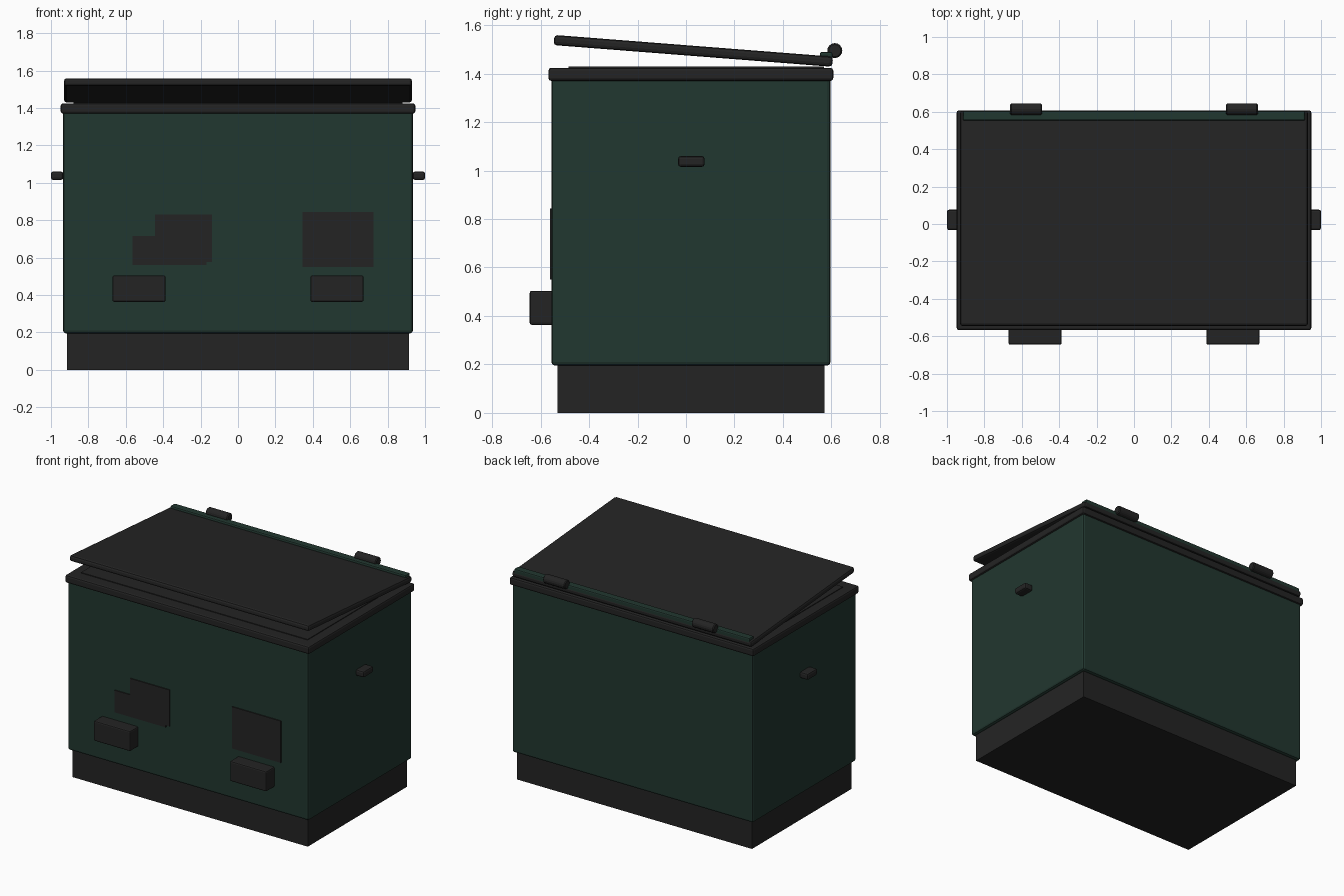
import bpy, bmesh, math
from mathutils import Matrix, Vector

if "Cube" in bpy.data.objects:
    bpy.data.objects.remove(bpy.data.objects["Cube"])


def mat(name, rgb):
    m = bpy.data.materials.new(name)
    m.diffuse_color = (*rgb, 1)
    m.use_nodes = True
    m.node_tree.nodes["Principled BSDF"].inputs["Base Color"].default_value = m.diffuse_color
    return m


GREEN = mat("dark green", (0.0155, 0.038, 0.029))
BLACK = mat("charcoal", (0.0175, 0.0175, 0.0175))


def finish(name, bm, material):
    bmesh.ops.recalc_face_normals(bm, faces=bm.faces)
    me = bpy.data.meshes.new(name)
    bm.to_mesh(me)
    bm.free()
    me.materials.append(material)
    ob = bpy.data.objects.new(name, me)
    bpy.context.collection.objects.link(ob)
    return ob


def box(name, x, y, z, material, bevel=0.0, segments=2, tilt=0.0):
    """Box from (min, max) ranges, with bevelled edges and a tilt about x."""
    bm = bmesh.new()
    bmesh.ops.create_cube(bm, size=1)
    size = [r[1] - r[0] for r in (x, y, z)]
    mid = Vector([(r[0] + r[1]) / 2 for r in (x, y, z)])
    bmesh.ops.scale(bm, vec=size, verts=bm.verts)
    if bevel:
        bmesh.ops.bevel(bm, geom=bm.edges[:], offset=bevel, segments=segments,
                        profile=0.5, affect='EDGES')
    bmesh.ops.transform(bm, verts=bm.verts,
                        matrix=Matrix.Translation(mid) @ Matrix.Rotation(tilt, 4, 'X'))
    return finish(name, bm, material)


def plate(name, outline, y, depth, material):
    """Thin plate on the front, from an x-z outline."""
    bm = bmesh.new()
    f = bm.faces.new([bm.verts.new((px, y, pz)) for px, pz in outline])
    r = bmesh.ops.extrude_face_region(bm, geom=[f])
    moved = [v for v in r['geom'] if isinstance(v, bmesh.types.BMVert)]
    bmesh.ops.translate(bm, verts=moved, vec=(0, depth, 0))
    return finish(name, bm, material)


# Plinth, body and top rim
box("plinth", (-0.913, 0.913), (-0.53, 0.572), (0, 0.22), BLACK)
box("body", (-0.935, 0.935), (-0.555, 0.596), (0.195, 1.39), GREEN, 0.014)
box("rim", (-0.948, 0.948), (-0.568, 0.608), (1.37, 1.424), BLACK, 0.012)
box("inner_panel", (-0.88, 0.88), (-0.485, 0.57), (1.40, 1.429), BLACK)

# Lid, slightly open
box("lid", (-0.93, 0.93), (-0.547, 0.607), (1.473, 1.515), BLACK, 0.014,
    tilt=-math.radians(4.45))
box("lid_back_strip", (-0.915, 0.915), (0.553, 0.604), (1.452, 1.49), GREEN, 0.008)

# Hinge barrels, side handles and front lock boxes
for side, label in ((-1, "left"), (1, "right")):
    bm = bmesh.new()
    bmesh.ops.create_cone(bm, cap_ends=True, segments=16, radius1=0.031,
                          radius2=0.031, depth=0.17)
    caps = [e for e in bm.edges if abs(e.verts[0].co.z - e.verts[1].co.z) < 1e-5]
    bmesh.ops.bevel(bm, geom=caps, offset=0.006, segments=1, affect='EDGES')
    bmesh.ops.transform(bm, verts=bm.verts,
                        matrix=Matrix.Translation((side * 0.577, 0.614, 1.495))
                        @ Matrix.Rotation(math.pi / 2, 4, 'Y'))
    finish(label + "_hinge", bm, BLACK)

    xs = sorted((side * 0.934, side * 1.0))
    box(label + "_handle", xs, (-0.033, 0.077), (1.015, 1.06), BLACK, 0.012)
    c = side * 0.529
    box(label + "_front_box", (c - 0.142, c + 0.142), (-0.645, -0.54),
        (0.363, 0.504), BLACK, 0.009)

# Thin front panels
plate("stepped_panel", [(-0.565, 0.56), (-0.168, 0.56), (-0.168, 0.575), (-0.138, 0.575),
                        (-0.138, 0.83), (-0.445, 0.83), (-0.445, 0.715), (-0.565, 0.715)],
      -0.562, 0.009, BLACK)
plate("square_panel", [(0.345, 0.55), (0.725, 0.55), (0.725, 0.843), (0.345, 0.843)],
      -0.562, 0.009, BLACK)
